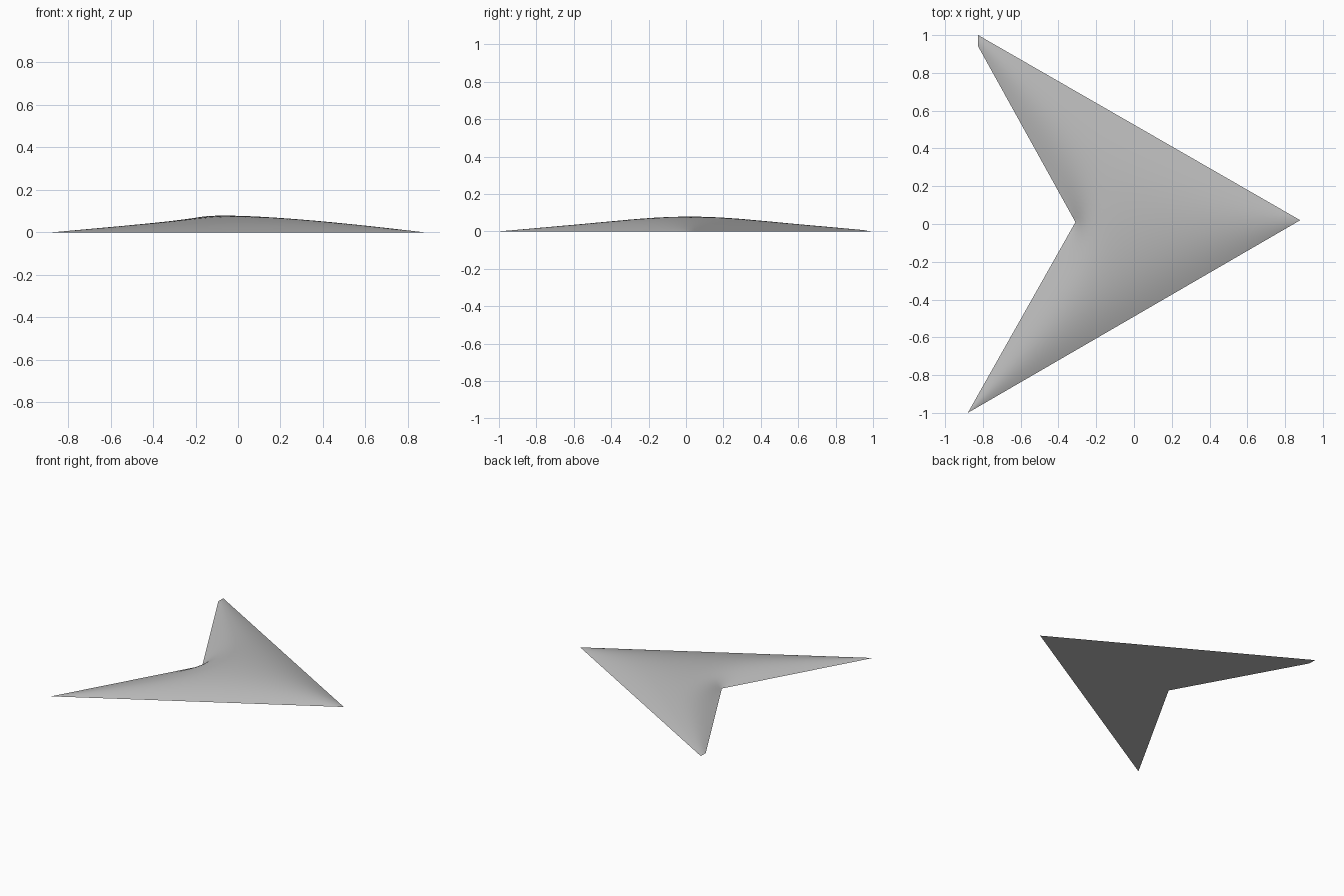
import bpy, bmesh, math
from mathutils import Vector

cube = bpy.data.objects.get("Cube")
if cube:
    bpy.data.objects.remove(cube)

# Outline corners of the swept wing
NOSE, NOTCH = Vector((0.88, 0.02)), Vector((-0.31, 0.01))
LEFT_LEAD, LEFT_TRAIL = Vector((-0.825, 1.0)), Vector((-0.825, 0.94))
RIGHT_TIP = Vector((-0.88, -1.0))
RIBS, STEPS = 36, 32


def side(p, a, b):
    """Signed distance of p to the left of the line a to b."""
    d = (b - a).normalized()
    return d.x * (p.y - a.y) - d.y * (p.x - a.x)


def both(a, b):
    return a + b - math.hypot(a, b)


def either(a, b):
    return a + b + math.hypot(a, b)


def height(p):
    """Smooth dome that falls to zero on every edge of the outline."""
    lead = both(side(p, NOSE, LEFT_LEAD), side(p, RIGHT_TIP, NOSE))
    trail = either(side(p, LEFT_TRAIL, NOTCH), side(p, NOTCH, RIGHT_TIP))
    f = max(both(lead, trail), 0)
    return 0.136 * math.tanh(f / 0.34)


# Domed upper skin: ribs from leading edge to trailing edge
bm = bmesh.new()
rows = []
for i in range(-RIBS, RIBS + 1):
    t = abs(i) / RIBS
    lead_tip, trail_tip = (LEFT_LEAD, LEFT_TRAIL) if i > 0 else (RIGHT_TIP, RIGHT_TIP)
    lead, trail = NOSE.lerp(lead_tip, t), NOTCH.lerp(trail_tip, t)
    row = []
    for j in range(STEPS + 1):
        p = lead.lerp(trail, 0.5 - 0.5 * math.cos(math.pi * j / STEPS))
        rim = j in (0, STEPS) or abs(i) == RIBS
        row.append(bm.verts.new((p.x, p.y, 0 if rim else height(p))))
    rows.append(row)
for a, b in zip(rows, rows[1:]):
    for j in range(STEPS):
        bm.faces.new((a[j], b[j], b[j + 1], a[j + 1]))
bmesh.ops.remove_doubles(bm, verts=bm.verts, dist=0.00001)

# Flat underside closing the rim
rim_edges = [e for e in bm.edges if e.is_boundary]
bmesh.ops.contextual_create(bm, geom=rim_edges)
bmesh.ops.recalc_face_normals(bm, faces=bm.faces)
for f in bm.faces:
    f.smooth = True
for e in rim_edges:
    e.smooth = False

mesh = bpy.data.meshes.new("swept_wing")
bm.to_mesh(mesh)
bm.free()
wing = bpy.data.objects.new("swept_wing", mesh)
bpy.context.collection.objects.link(wing)

# Plain grey finish
grey = bpy.data.materials.new("plain_grey")
grey.use_nodes = True
colour = (0.5, 0.5, 0.5, 1)
grey.diffuse_color = colour
grey.node_tree.nodes["Principled BSDF"].inputs["Base Color"].default_value = colour
mesh.materials.append(grey)
